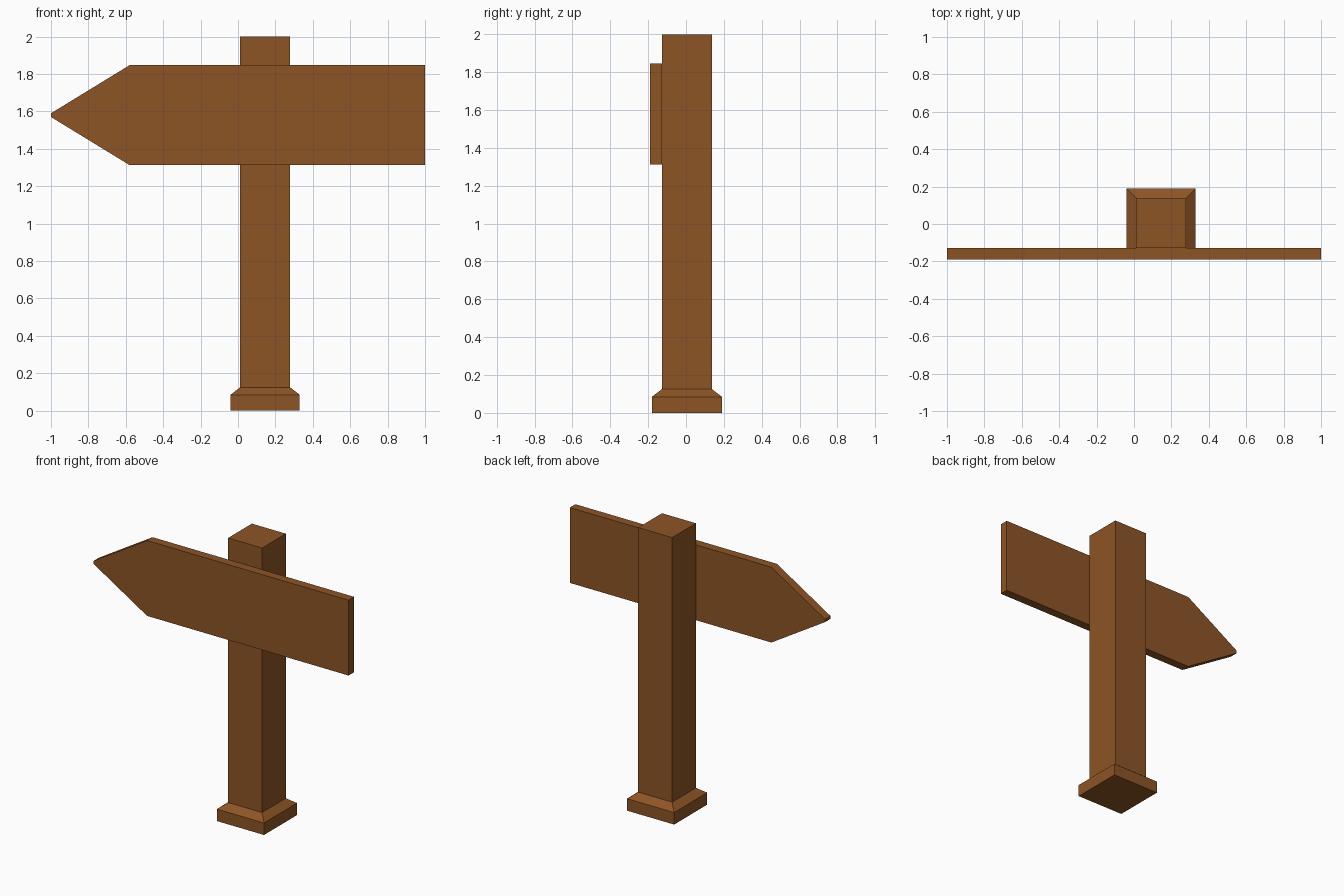
import bpy, bmesh

if "Cube" in bpy.data.objects:
    bpy.data.objects.remove(bpy.data.objects["Cube"])

wood = bpy.data.materials.new("brown wood")
wood.diffuse_color = (0.27, 0.09, 0.019, 1)
wood.use_nodes = True
wood.node_tree.nodes["Principled BSDF"].inputs["Base Color"].default_value = wood.diffuse_color

CX, CY = 0.145, 0.005      # post axis
POST, FOOT = 0.133, 0.185  # half widths


def make(name, bm):
    bmesh.ops.recalc_face_normals(bm, faces=bm.faces)
    mesh = bpy.data.meshes.new(name)
    bm.to_mesh(mesh)
    bm.free()
    mesh.materials.append(wood)
    obj = bpy.data.objects.new(name, mesh)
    bpy.context.collection.objects.link(obj)
    return obj


def square_stack(name, levels):
    """Stack of square rings (half width, z) closed at both ends."""
    bm = bmesh.new()
    rings = [[bm.verts.new((CX + sx * h, CY + sy * h, z))
              for sx, sy in ((-1, -1), (1, -1), (1, 1), (-1, 1))]
             for h, z in levels]
    for a, b in zip(rings, rings[1:]):
        for i in range(4):
            j = (i + 1) % 4
            bm.faces.new((a[i], a[j], b[j], b[i]))
    bm.faces.new(rings[0][::-1])
    bm.faces.new(rings[-1])
    return make(name, bm)


# Foot with sloped top, and the upright post
square_stack("foot", [(FOOT, 0), (FOOT, 0.085), (POST, 0.125)])
square_stack("post", [(POST, 0.125), (POST, 2.0)])

# Arrow board: half outline mirrored about its mid height, then extruded
MID = 1.58
half = [(1.0, 0.267), (-0.58, 0.267), (-1.0, 0.01)]
outline = half + [(x, -z) for x, z in reversed(half)]
bm = bmesh.new()
face = bm.faces.new([bm.verts.new((x, -0.19, MID + z)) for x, z in outline])
ext = bmesh.ops.extrude_face_region(bm, geom=[face], use_keep_orig=True)
verts = [v for v in ext["geom"] if isinstance(v, bmesh.types.BMVert)]
bmesh.ops.translate(bm, verts=verts, vec=(0, -0.128 + 0.19, 0))
make("arrow_board", bm)
